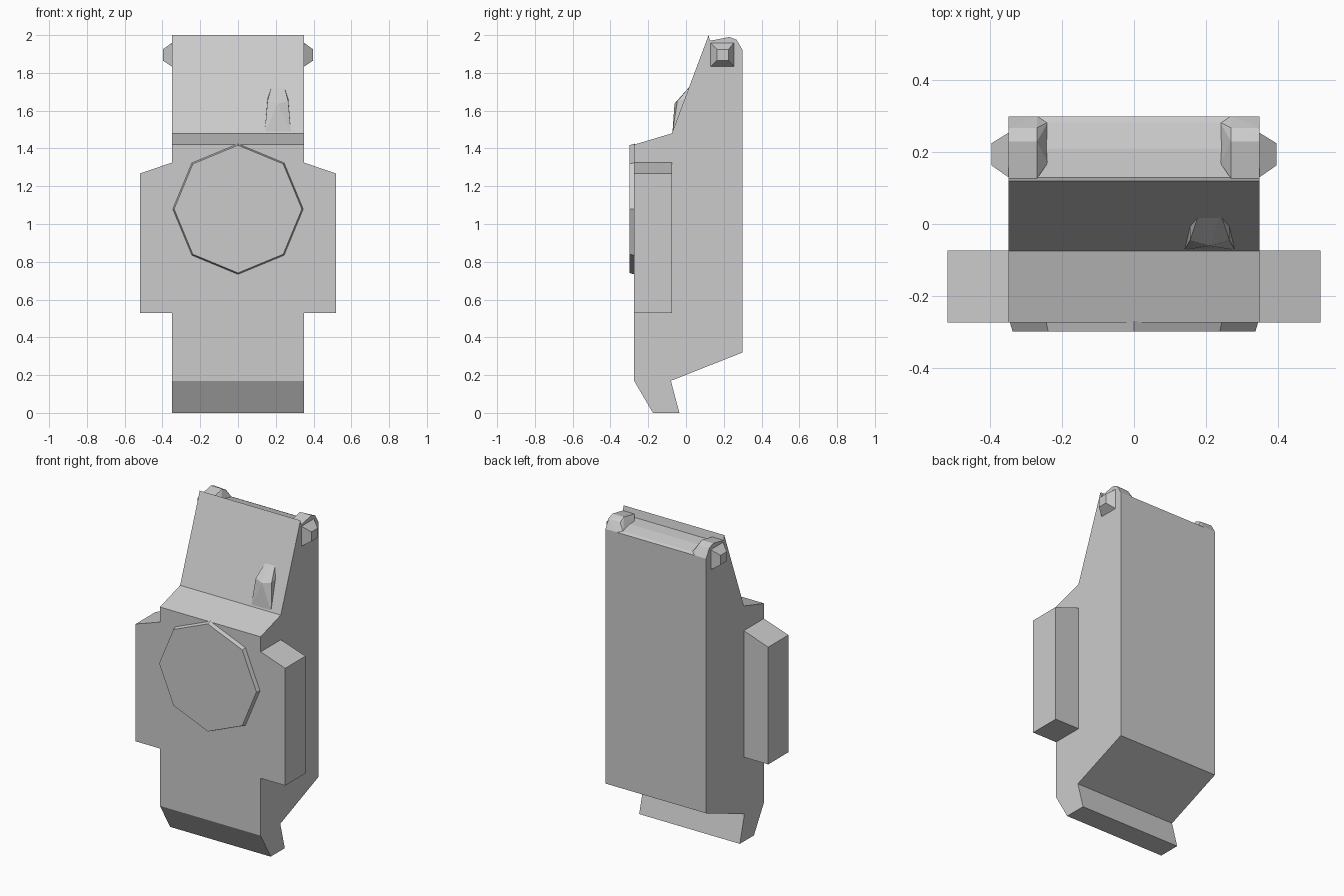
import bpy, bmesh, math
from mathutils import Vector

if "Cube" in bpy.data.objects:
    bpy.data.objects.remove(bpy.data.objects["Cube"])


def finish(name, bm):
    bmesh.ops.recalc_face_normals(bm, faces=bm.faces)
    me = bpy.data.meshes.new(name)
    bm.to_mesh(me)
    bm.free()
    ob = bpy.data.objects.new(name, me)
    bpy.context.collection.objects.link(ob)
    return ob


def extrude(name, points, direction):
    bm = bmesh.new()
    face = bm.faces.new([bm.verts.new(p) for p in points])
    geom = bmesh.ops.extrude_face_region(bm, geom=[face])["geom"]
    moved = [v for v in geom if isinstance(v, bmesh.types.BMVert)]
    bmesh.ops.translate(bm, verts=moved, vec=Vector(direction))
    # keep the starting cap so the solid stays closed
    if not face.is_valid:
        bm.faces.new([v for v in bm.verts if v not in moved])
    return finish(name, bm)


def hull(name, points):
    bm = bmesh.new()
    for p in points:
        bm.verts.new(p)
    res = bmesh.ops.convex_hull(bm, input=bm.verts[:])
    loose = [v for v in bm.verts if not v.link_faces]
    bmesh.ops.delete(bm, geom=loose, context='VERTS')
    bmesh.ops.dissolve_limit(bm, angle_limit=0.03, verts=bm.verts[:], edges=bm.edges[:])
    return finish(name, bm)


# Main casing: side profile (y, z) extruded across the width
W = 0.35
profile = [(-0.275, 0.17), (-0.175, 0), (-0.035, 0), (-0.08, 0.17), (0.3, 0.32),
           (0.3, 1.92), (0.283, 1.928), (0.21, 1.945), (0.13, 1.95), (0.12, 2.0),
           (-0.075, 1.48), (-0.275, 1.42)]
extrude("casing", [(-W, y, z) for y, z in profile], (2 * W, 0, 0))

# Front dial: shallow tapered octagon
dial = []
for r, y in ((0.347, -0.27), (0.338, -0.3)):
    for i in range(8):
        a = i * math.pi / 4
        dial.append((r * math.sin(a), y, 1.079 + r * math.cos(a)))
hull("dial", dial)

for side, s in (("left", -1), ("right", 1)):
    # Side pods with sloping tops
    pod = [(0.34, 0.53), (0.52, 0.53), (0.52, 1.267), (0.35, 1.325), (0.34, 1.325)]
    extrude(side + "_pod", [(s * x, -0.274, z) for x, z in pod], (0, 0.2, 0))

    # Side pegs: square frustums near the top
    peg = [(s * 0.345, y, z) for y in (0.127, 0.257) for z in (1.83, 1.963)]
    peg += [(s * 0.397, y, z) for y in (0.163, 0.225) for z in (1.865, 1.925)]
    hull(side + "_peg", peg)

    # Top corner lugs with sloped inner sides
    lug = [(0.35, 0.127, 1.9), (0.35, 0.127, 1.97), (0.35, 0.23, 1.99), (0.35, 0.268, 1.975),
           (0.35, 0.3, 1.92), (0.27, 0.127, 1.97), (0.27, 0.23, 1.99), (0.27, 0.268, 1.97),
           (0.27, 0.3, 1.92), (0.24, 0.17, 1.945), (0.24, 0.283, 1.925), (0.27, 0.127, 1.9)]
    hull(side + "_lug", [(s * x, y, z) for x, y, z in lug])

# Stub: tapered post with a slanted cap, set into the sloping front
CX = 0.211
stub = [(0.07, -0.072, 1.48), (0.055, -0.046, 1.65), (0.038, -0.05, 1.64),
        (0.055, -0.005, 1.66), (0.03, 0.03, 1.74), (0.065, 0.05, 1.48)]
hull("stub", [(CX + s * x, y, z) for x, y, z in stub for s in (-1, 1)]
     + [(CX, -0.061, 1.637)])
